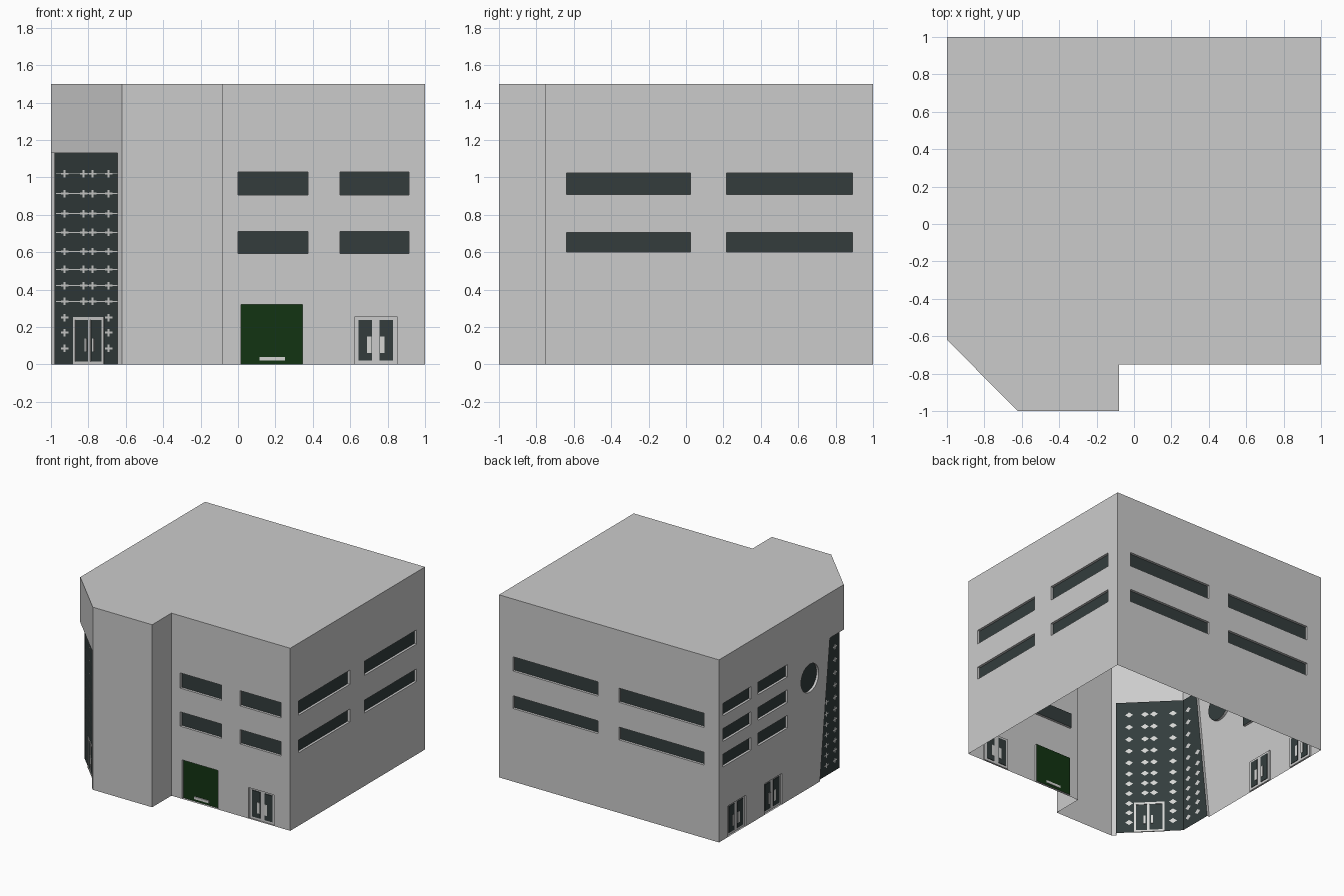
import bpy, bmesh, math
from mathutils import Vector

if "Cube" in bpy.data.objects:
    bpy.data.objects.remove(bpy.data.objects["Cube"])

H = 1.5


def material(name, rgb):
    m = bpy.data.materials.new(name)
    m.diffuse_color = (*rgb, 1)
    m.use_nodes = True
    m.node_tree.nodes["Principled BSDF"].inputs["Base Color"].default_value = m.diffuse_color
    return m


WALL = material("wall grey", (0.6, 0.6, 0.6))
GLASS = material("dark glass", (0.033, 0.046, 0.046))
GREEN = material("garage green", (0.006, 0.034, 0.006))
TRIM = material("light trim", (0.66, 0.66, 0.65))

parts = {}


def part(name, mat):
    if name not in parts:
        parts[name] = (bmesh.new(), mat)
    return parts[name][0]


def face(bm, pts):
    return bm.faces.new([bm.verts.new(p) for p in pts])


class Side:
    """Wall plane: s runs along the wall, z up, d outward."""

    def __init__(self, a, b):
        self.o = Vector((*a, 0))
        v = Vector((*b, 0)) - self.o
        self.len = v.length
        self.u = v.normalized()
        self.n = self.u.cross(Vector((0, 0, 1)))

    def p(self, s, z, d=0.0):
        return self.o + self.u * s + self.n * d + Vector((0, 0, z))

    def poly(self, bm, sz, d=0.0):
        face(bm, [self.p(s, z, d) for s, z in sz])

    def rect(self, bm, r, d=0.0):
        s0, s1, z0, z1 = r
        self.poly(bm, [(s0, z0), (s1, z0), (s1, z1), (s0, z1)], d)

    def plate(self, bm, r, d0, d1):
        s0, s1, z0, z1 = r
        c = [(s0, z0), (s1, z0), (s1, z1), (s0, z1)]
        self.poly(bm, c, d1)
        self.poly(bm, c[::-1], d0)
        self.reveal(bm, c[::-1], d1, d0)

    def reveal(self, bm, c, d0, d1):
        # strip joining an outline at depth d0 to the same outline at d1
        for a, b in zip(c, c[1:] + c[:1]):
            face(bm, [self.p(*a, d0), self.p(*b, d0), self.p(*b, d1), self.p(*a, d1)])

    def wall(self, holes):
        # sheet of rectangles with the holes left out
        bm = part("walls", WALL)
        ss = sorted({0, self.len, *[h[0] for h in holes], *[h[1] for h in holes]})
        zs = sorted({0, H, *[h[2] for h in holes], *[h[3] for h in holes]})
        for s0, s1 in zip(ss, ss[1:]):
            for z0, z1 in zip(zs, zs[1:]):
                s, z = (s0 + s1) / 2, (z0 + z1) / 2
                if not any(h[0] < s < h[1] and h[2] < z < h[3] for h in holes):
                    self.rect(bm, (s0, s1, z0, z1))

    def panel(self, name, mat, r, depth):
        # recessed panel with its reveal
        s0, s1, z0, z1 = r
        self.reveal(part("walls", WALL), [(s0, z0), (s1, z0), (s1, z1), (s0, z1)], 0, -depth)
        self.rect(part(name, mat), r, -depth)

    def door(self, s):
        # double door centred on s, returns its opening
        r = (s - 0.115, s + 0.115, 0, 0.255)
        self.panel("door_frames", WALL, r, 0.015)
        for k in (-1, 1):
            a, b = sorted((s + k * 0.02, s + k * 0.093))
            self.plate(part("door_leaves", GLASS), (a, b, 0.02, 0.237), -0.019, -0.010)
            a, b = sorted((s + k * 0.022, s + k * 0.046))
            self.plate(part("door_handles", TRIM), (a, b, 0.06, 0.15), -0.022, -0.007)
        return r


def windows(side, spans, rows):
    rs = [(*s, *z) for s in spans for z in rows]
    for r in rs:
        side.panel("window_glass", GLASS, r, 0.02)
    return rs


ROWS = [(0.6, 0.705), (0.908, 1.025)]
plan = [(-1, -0.62), (-0.62, -1), (-0.08, -1), (-0.08, -0.75), (1, -0.75), (1, 1), (-1, 1)]
corner, bay, bay_end, front, right, back, left = [
    Side(a, b) for a, b in zip(plan, plan[1:] + plan[:1])]

# Roof
face(part("roof", WALL), [(x, y, H) for x, y in plan])

# Plain bay walls
bay.wall([])
bay_end.wall([])

# Front wall: windows, garage door, double door
garage = (0.095, 0.425, 0, 0.32)
holes = windows(front, [(0.08, 0.455), (0.625, 0.995)], [(0.592, 0.71), (0.905, 1.03)])
holes += [garage, front.door(0.817)]
front.wall(holes)
front.panel("garage_door", GREEN, garage, 0.02)
front.plate(part("garage_handle", TRIM), (0.195, 0.33, 0.02, 0.04), -0.024, -0.012)

# Right and back walls
right.wall(windows(right, [(0.11, 0.775), (0.967, 1.64)], ROWS))
back.wall(windows(back, [(0.127, 0.9), (1.09, 1.864)], ROWS))

# Left wall: three rows of windows, two doors, round window, slanted glass opening
TOP, S0, S1 = 1.13, 1.31, 1.44
cs, cz, cr, q = 1.18, 0.90, 0.115, 0.125
holes = windows(left, [(0.05, 0.416), (0.507, 0.89)], [(0.6, 0.705), (0.81, 0.915), (1.02, 1.122)])
holes += [left.door(0.235), left.door(0.705)]
holes += [(cs - q, cs + q, cz - q, cz + q), (S0, left.len, 0, TOP)]
left.wall(holes)
walls = part("walls", WALL)
left.poly(walls, [(S0, 0), (S1, TOP), (S0, TOP)])

# Round window
dirs = [(math.cos(i * math.pi / 16), math.sin(i * math.pi / 16)) for i in range(32)]
circle = [(cs + cr * c, cz + cr * s) for c, s in dirs]
square = [(cs + q * c / max(abs(c), abs(s)), cz + q * s / max(abs(c), abs(s))) for c, s in dirs]
for i in range(32):
    j = (i + 1) % 32
    left.poly(walls, [circle[i], square[i], square[j], circle[j]])
left.reveal(walls, circle, 0, -0.02)
left.poly(part("round_window", GLASS), circle, -0.02)

# Glazed corner: upper wall, jambs and soffit around the recessed glass
D = 0.0354
JAMB = corner.len - D
corner.wall([(0, JAMB, 0, TOP)])
face(walls, [corner.p(JAMB, 0), corner.p(JAMB, TOP), corner.p(JAMB, TOP, -D), corner.p(JAMB, 0, -D)])
face(walls, [left.p(S0, 0), left.p(S0, 0, -0.02), left.p(S1, TOP, -0.02), left.p(S1, TOP)])
G = 1.59
face(walls, [left.p(S1, TOP), left.p(S1, TOP, -0.02), left.p(G, TOP, -0.02),
             corner.p(JAMB, TOP, -D), corner.p(JAMB, TOP), corner.p(0, TOP)])
glass = part("corner_glass", GLASS)
left.poly(glass, [(S0, 0), (G, 0), (G, TOP), (S1, TOP)], -0.02)
corner.rect(glass, (-0.007, JAMB, 0, TOP), -D)

# Glass fittings: a cross outside and a diamond inside at each joint
fit = part("glass_fittings", TRIM)


def fitting(side, s, z, d):
    side.rect(fit, (s - 0.028, s + 0.028, z - 0.005, z + 0.005), d + 0.003)
    side.rect(fit, (s - 0.007, s + 0.007, z - 0.02, z + 0.02), d + 0.004)
    side.poly(fit, [(s - 0.03, z), (s, z + 0.022), (s + 0.03, z), (s, z - 0.022)], d - 0.003)


for z in (0.086, 0.17, 0.251, 0.337, 0.422, 0.508, 0.604, 0.706, 0.807, 0.914, 1.02):
    for s in (0.071, 0.215, 0.283, 0.403):
        if z > 0.26 or s in (0.071, 0.403):
            fitting(corner, s, z, -D)
    if z > 0.26:
        corner.rect(fit, (0.005, JAMB - 0.01, z - 0.002, z + 0.002), -D + 0.002)
    for s in (1.42, 1.53):
        if s - 0.03 > S0 + (S1 - S0) * z / TOP:
            fitting(left, s, z, -0.02)

# Corner entrance: frame bars and handles
frame = part("entrance_frame", TRIM)
for r in [(0.135, 0.15, 0, 0.255), (0.248, 0.266, 0, 0.255), (0.35, 0.365, 0, 0.255),
          (0.15, 0.35, 0.238, 0.255), (0.15, 0.35, 0, 0.015),
          (0.222, 0.236, 0.07, 0.14), (0.278, 0.292, 0.07, 0.14)]:
    corner.plate(frame, r, -D - 0.004, -D + 0.005)

# Make the objects
for name, (bm, mat) in parts.items():
    bmesh.ops.remove_doubles(bm, verts=bm.verts, dist=1e-5)
    me = bpy.data.meshes.new(name)
    bm.to_mesh(me)
    bm.free()
    me.materials.append(mat)
    bpy.context.collection.objects.link(bpy.data.objects.new(name, me))
